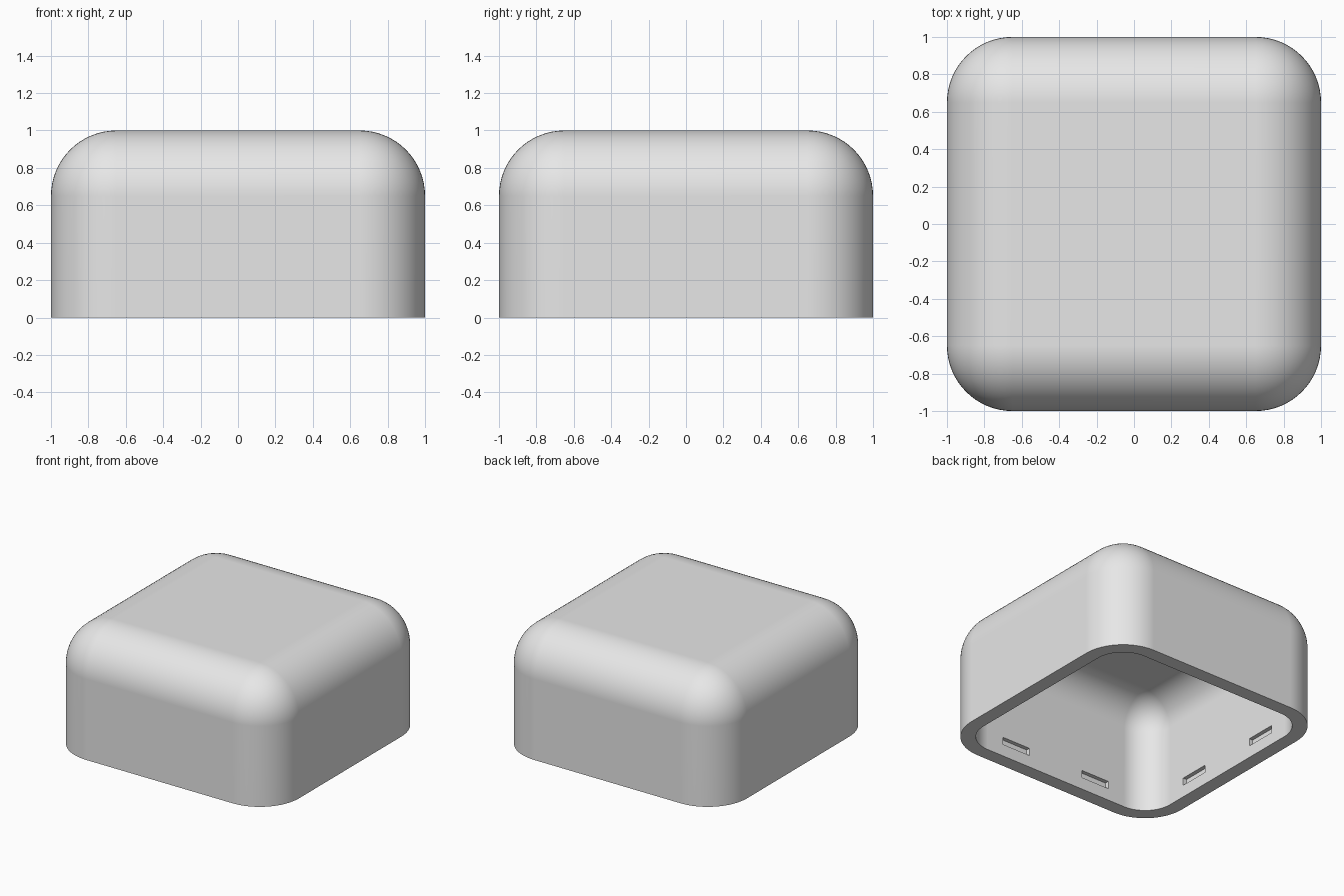
import bpy, bmesh, math
from mathutils import Matrix, Vector

if "Cube" in bpy.data.objects:
    bpy.data.objects.remove(bpy.data.objects["Cube"], do_unlink=True)

WALL = 0.112         # shell thickness
RADIUS = 0.35        # outer rounding
SLOT_DEPTH = 0.032
SLOT_OFFSET = 0.375  # slot centre along each wall
SLOT_Z = 0.127
SLOT_SIZE = (0.25, 0.06)

grey = bpy.data.materials.new("plain grey")
grey.use_nodes = True
colour = (0.8, 0.8, 0.8, 1)
grey.diffuse_color = colour
grey.node_tree.nodes["Principled BSDF"].inputs["Base Color"].default_value = colour


def box(name, low, high, radius=0):
    """Box between two corners; radius rounds every edge except the bottom ones."""
    low, high = Vector(low), Vector(high)
    bm = bmesh.new()
    size = high - low
    bmesh.ops.create_cube(bm, size=1, matrix=Matrix.Translation((low + high) / 2)
                          @ Matrix.Diagonal((*size, 1)))
    if radius:
        edges = [e for e in bm.edges if max(v.co.z for v in e.verts) > low.z + 0.01]
        bmesh.ops.bevel(bm, geom=edges, offset=radius, segments=16,
                        profile=0.5, affect='EDGES')
    mesh = bpy.data.meshes.new(name)
    bm.to_mesh(mesh)
    bm.free()
    obj = bpy.data.objects.new(name, mesh)
    bpy.context.collection.objects.link(obj)
    mesh.materials.append(grey)
    return obj


def cut(target, cutter):
    """Subtract the cutter from the target, then remove it."""
    cutter.hide_render = True
    mod = target.modifiers.new("cut", 'BOOLEAN')
    mod.operation = 'DIFFERENCE'
    mod.solver = 'EXACT'
    mod.object = cutter
    bpy.context.view_layer.objects.active = target
    bpy.ops.object.modifier_apply(modifier=mod.name)
    bpy.data.objects.remove(cutter, do_unlink=True)


# Rounded outer cover, open underneath
cover = box("rounded_cover", (-1, -1, 0), (1, 1, 1), RADIUS)
inner = 1 - WALL
cut(cover, box("cavity", (-inner, -inner, -0.2), (inner, inner, inner), RADIUS - WALL))

# Two snap slots inside each wall: each bar cuts a pair of facing walls
reach = inner + SLOT_DEPTH
half_w, half_h = SLOT_SIZE[0] / 2, SLOT_SIZE[1] / 2
for side in (-1, 1):
    a, b = side * SLOT_OFFSET - half_w, side * SLOT_OFFSET + half_w
    z0, z1 = SLOT_Z - half_h, SLOT_Z + half_h
    cut(cover, box("slot_bar", (-reach, a, z0), (reach, b, z1)))
    cut(cover, box("slot_bar", (a, -reach, z0), (b, reach, z1)))

# Smooth roundings with crisp rim and slots
bpy.ops.object.select_all(action='DESELECT')
cover.select_set(True)
bpy.context.view_layer.objects.active = cover
bpy.ops.object.shade_smooth_by_angle(angle=math.radians(30))
weighted = cover.modifiers.new("flat_panels", 'WEIGHTED_NORMAL')
weighted.keep_sharp = True
